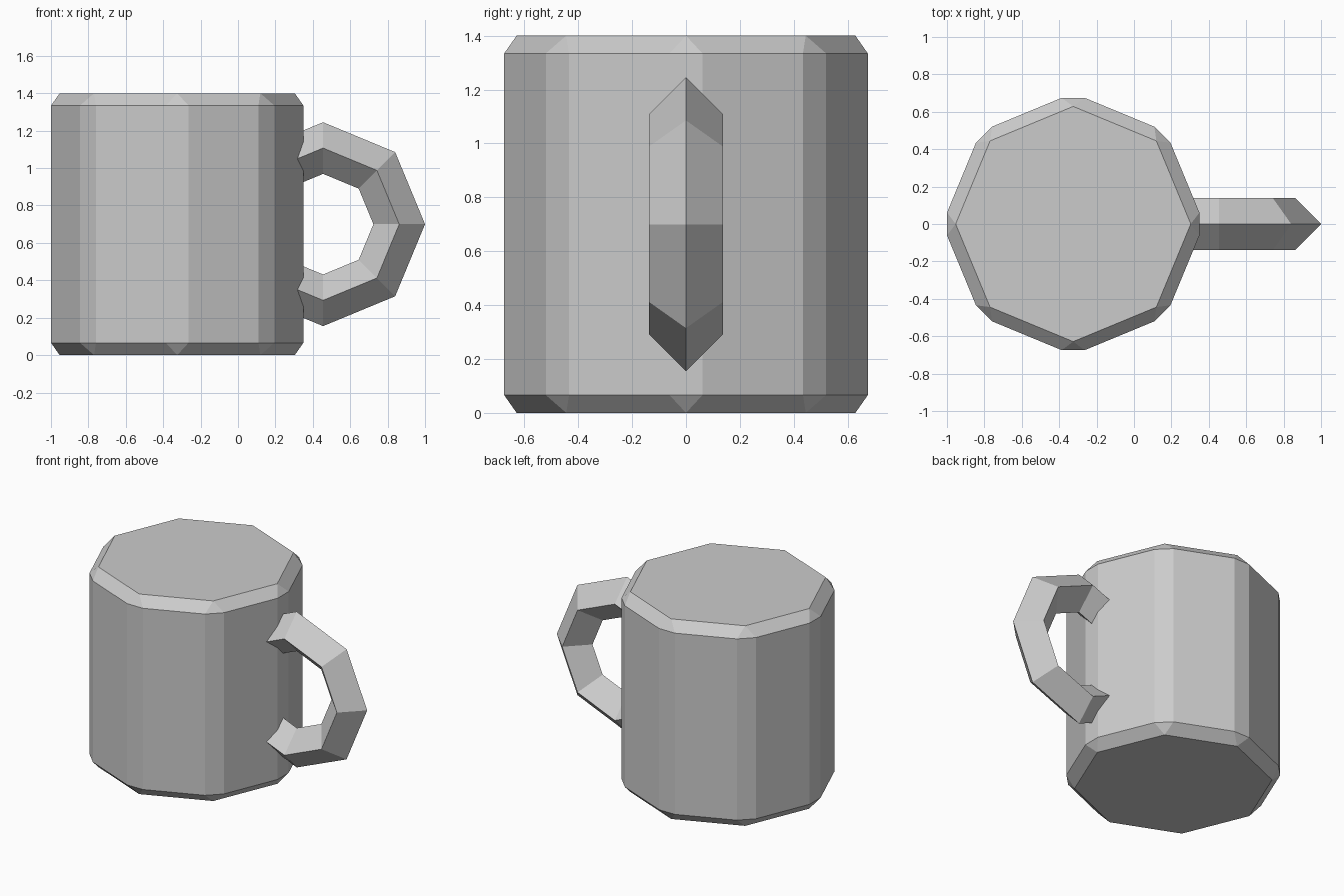
import bpy
from math import radians

if "Cube" in bpy.data.objects:
    bpy.data.objects.remove(bpy.data.objects["Cube"])

# Mug body: solid octagonal prism with every edge chamfered
bpy.ops.mesh.primitive_cylinder_add(vertices=8, radius=0.70, depth=1.4,
                                    location=(-0.325, 0, 0.70))
body = bpy.context.object
body.name = "mug_body"
bevel = body.modifiers.new("chamfer", 'BEVEL')
bevel.width = 0.066
bevel.segments = 1
bevel.limit_method = 'NONE'

# Handle: low-poly ring with a diamond section, half sunk into the body
bpy.ops.mesh.primitive_torus_add(major_segments=8, minor_segments=4,
                                 major_radius=0.407, minor_radius=0.138,
                                 location=(0.455, 0, 0.70),
                                 rotation=(radians(90), 0, 0))
handle = bpy.context.object
handle.name = "handle"

for part in (body, handle):
    part.data.shade_flat()
